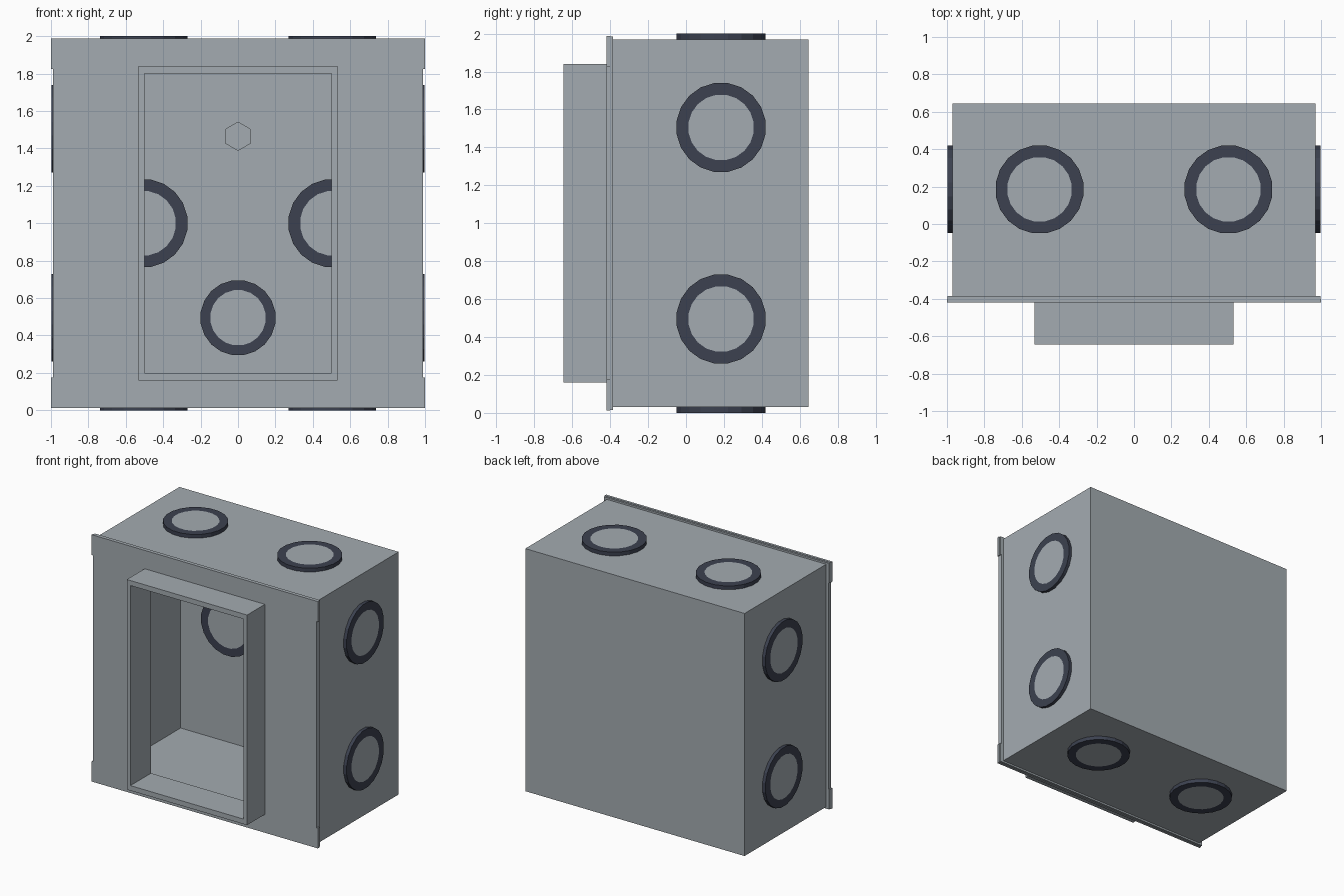
import bpy, bmesh
from math import cos, sin, pi
from mathutils import Matrix, Vector

if "Cube" in bpy.data.objects:
    bpy.data.objects.remove(bpy.data.objects["Cube"])


def material(name, rgb):
    m = bpy.data.materials.new(name)
    m.use_nodes = True
    m.diffuse_color = (*rgb, 1)
    m.node_tree.nodes["Principled BSDF"].inputs["Base Color"].default_value = (*rgb, 1)
    return m


STEEL = material("galvanised grey", (0.37, 0.41, 0.44))
DARK = material("dark slate", (0.045, 0.053, 0.08))


def add_mesh(name, mesh, mat):
    mesh.materials.clear()
    mesh.materials.append(mat)
    ob = bpy.data.objects.new(name, mesh)
    bpy.context.collection.objects.link(ob)
    return ob


def rect(w, low, high):
    return [(-w, low), (w, low), (w, high), (-w, high)]


def circle(r, n=20):
    return [(r * cos(2 * pi * (i + 0.5) / n), r * sin(2 * pi * (i + 0.5) / n)) for i in range(n)]


def extrude(name, loops, depth, origin, normal, mat):
    """Extrude an outline (with holes) from origin along normal."""
    cu = bpy.data.curves.new(name, "CURVE")
    cu.dimensions, cu.fill_mode, cu.extrude = "2D", "BOTH", depth / 2
    for loop in loops:
        sp = cu.splines.new("POLY")
        sp.points.add(len(loop) - 1)
        for p, (x, y) in zip(sp.points, loop):
            p.co = (x, y, 0, 1)
        sp.use_cyclic_u = True
    tmp = bpy.data.objects.new("outline", cu)
    bpy.context.collection.objects.link(tmp)
    dg = bpy.context.evaluated_depsgraph_get()
    mesh = bpy.data.meshes.new_from_object(tmp.evaluated_get(dg))
    bpy.data.objects.remove(tmp)
    # Local axes: z along the normal, y upwards where possible
    n = Vector(normal)
    up = Vector((0, 1, 0)) if abs(n.z) > 0.5 else Vector((0, 0, 1))
    side = up.cross(n)
    rot = Matrix((side, up, n)).transposed().to_4x4()
    mesh.transform(Matrix.Translation(Vector(origin) + n * depth / 2) @ rot)
    bm = bmesh.new()
    bm.from_mesh(mesh)
    bmesh.ops.remove_doubles(bm, verts=bm.verts, dist=1e-5)
    bmesh.ops.recalc_face_normals(bm, faces=bm.faces)
    for f in bm.faces:
        f.smooth = False
    bm.to_mesh(mesh)
    bm.free()
    return add_mesh(name, mesh, mat)


# Hollow box, open at the front
BACK, FRONT, WALL = 0.645, -0.385, 0.035
bm = bmesh.new()
bmesh.ops.create_cube(bm, size=1, matrix=Matrix.Translation((0, (BACK + FRONT) / 2, 1))
                      @ Matrix.Diagonal((1.94, BACK - FRONT, 1.94, 1)))
bmesh.ops.delete(bm, geom=[f for f in bm.faces if f.normal.y < -0.5], context="FACES")
mesh = bpy.data.meshes.new("box_shell")
bm.to_mesh(mesh)
bm.free()
shell = add_mesh("box_shell", mesh, STEEL)
solid = shell.modifiers.new("wall", "SOLIDIFY")
solid.thickness, solid.offset, solid.use_even_offset = WALL, -1, True

# Cover plate in two layers, with shallow notches along both sides
opening = rect(0.5, 0.2, 1.8)


def notched(w, low, high):
    half = [(w, low), (w, 0.175), (0.99, 0.175), (0.99, 1.825), (w, 1.825), (w, high)]
    return half + [(-x, z) for x, z in reversed(half)]


extrude("cover_front", [notched(1.0, 0.013, 1.987), opening], 0.02, (0, -0.40, 0), (0, -1, 0), STEEL)
extrude("cover_back", [notched(0.997, 0.016, 1.984), opening], 0.015, (0, FRONT, 0), (0, -1, 0), STEEL)

# Raised collar around the opening
extrude("raised_collar", [rect(0.532, 0.16, 1.84), opening], 0.225, (0, -0.42, 0), (0, -1, 0), STEEL)


# Knockouts: a dark ring around a plain disc
def knockout(name, origin, normal, r=0.237, inner=0.174, depth=0.026):
    extrude(name + "_ring", [circle(r), circle(inner)], depth, origin, normal, DARK)
    extrude(name + "_disc", [circle(inner)], depth, origin, normal, STEEL)


for s, side, end in ((-1, "right", "bottom"), (1, "left", "top")):
    for t, level, across in ((-1, "lower", "right"), (1, "upper", "left")):
        knockout(f"{side}_{level}_knockout", (s * 0.97, 0.185, 1 + t * 0.505), (s, 0, 0))
        knockout(f"{end}_{across}_knockout", (t * 0.505, 0.185, 1 + s * 0.97), (0, 0, s), depth=0.03)

# Knockouts and screw on the inside of the back wall
inside = BACK - WALL
for x, side in ((-0.505, "right"), (0.505, "left")):
    knockout(f"back_{side}_knockout", (x, inside, 1), (0, -1, 0), depth=0.02)
knockout("back_lower_knockout", (0, inside, 0.495), (0, -1, 0), r=0.202, inner=0.149, depth=0.02)
extrude("ground_screw", [circle(0.078, 6)], 0.02, (0, inside, 1.465), (0, -1, 0), STEEL)
